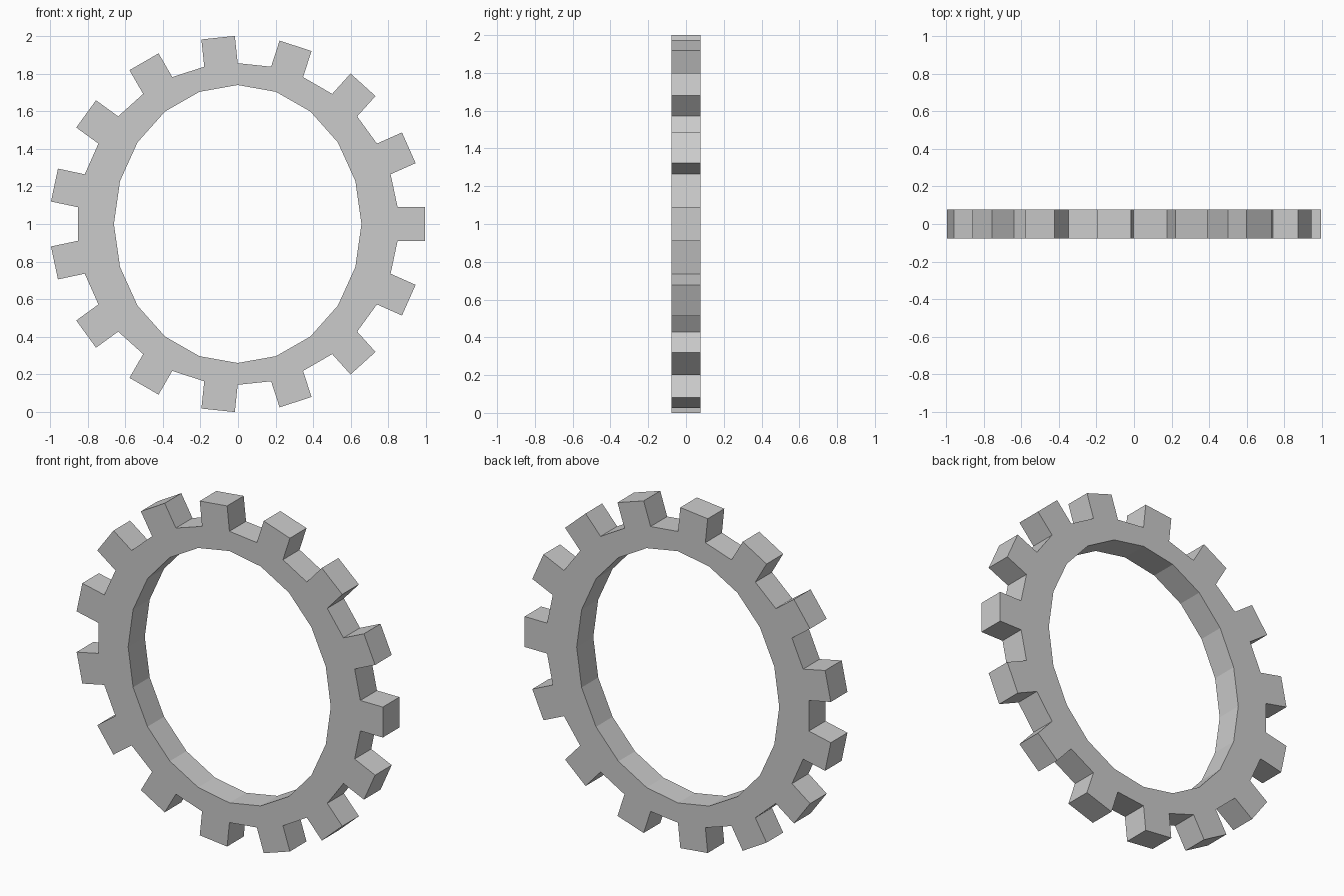
import bpy, bmesh
from math import sin, cos, radians, pi

if "Cube" in bpy.data.objects:
    bpy.data.objects.remove(bpy.data.objects["Cube"])

TEETH = 15
ROOT_R = 0.855      # corners of the 30-sided ring
TIP_R = 0.996       # distance to the flat tooth tips
HOLE_X, HOLE_Z = 0.658, 0.739
HALF_T = 0.077
CX, CZ = -0.0017, 1.0

# Outer outline: every second side of a 30-gon pushed out as a straight tooth
half_w = ROOT_R * sin(radians(6))
root = ROOT_R * cos(radians(6))
outer = []
for i in range(TEETH):
    a = 2 * pi * i / TEETH
    for r, t in ((root, -half_w), (TIP_R, -half_w), (TIP_R, half_w), (root, half_w)):
        outer.append((r * cos(a) - t * sin(a), r * sin(a) + t * cos(a)))

# Slightly oval 20-sided hole
hole = [(HOLE_X * cos(pi * i / 10), HOLE_Z * sin(pi * i / 10)) for i in range(20)]

# Filled and extruded profile
curve = bpy.data.curves.new("gear_ring", 'CURVE')
curve.dimensions = '2D'
curve.fill_mode = 'BOTH'
curve.extrude = HALF_T
for pts in (outer, hole):
    s = curve.splines.new('POLY')
    s.points.add(len(pts) - 1)
    for p, (x, z) in zip(s.points, pts):
        p.co = (x, z, 0, 1)
    s.use_cyclic_u = True

gear = bpy.data.objects.new("gear_ring", curve)
bpy.context.collection.objects.link(gear)
gear.rotation_euler = (pi / 2, 0, 0)
gear.location = (CX, 0, CZ)

# Turn into a clean flat-shaded mesh
bpy.context.view_layer.objects.active = gear
gear.select_set(True)
bpy.ops.object.convert(target='MESH')
gear = bpy.context.object
bm = bmesh.new()
bm.from_mesh(gear.data)
bmesh.ops.remove_doubles(bm, verts=bm.verts, dist=0.0005)
bmesh.ops.recalc_face_normals(bm, faces=bm.faces)
for f in bm.faces:
    f.smooth = False
bm.to_mesh(gear.data)
bm.free()
